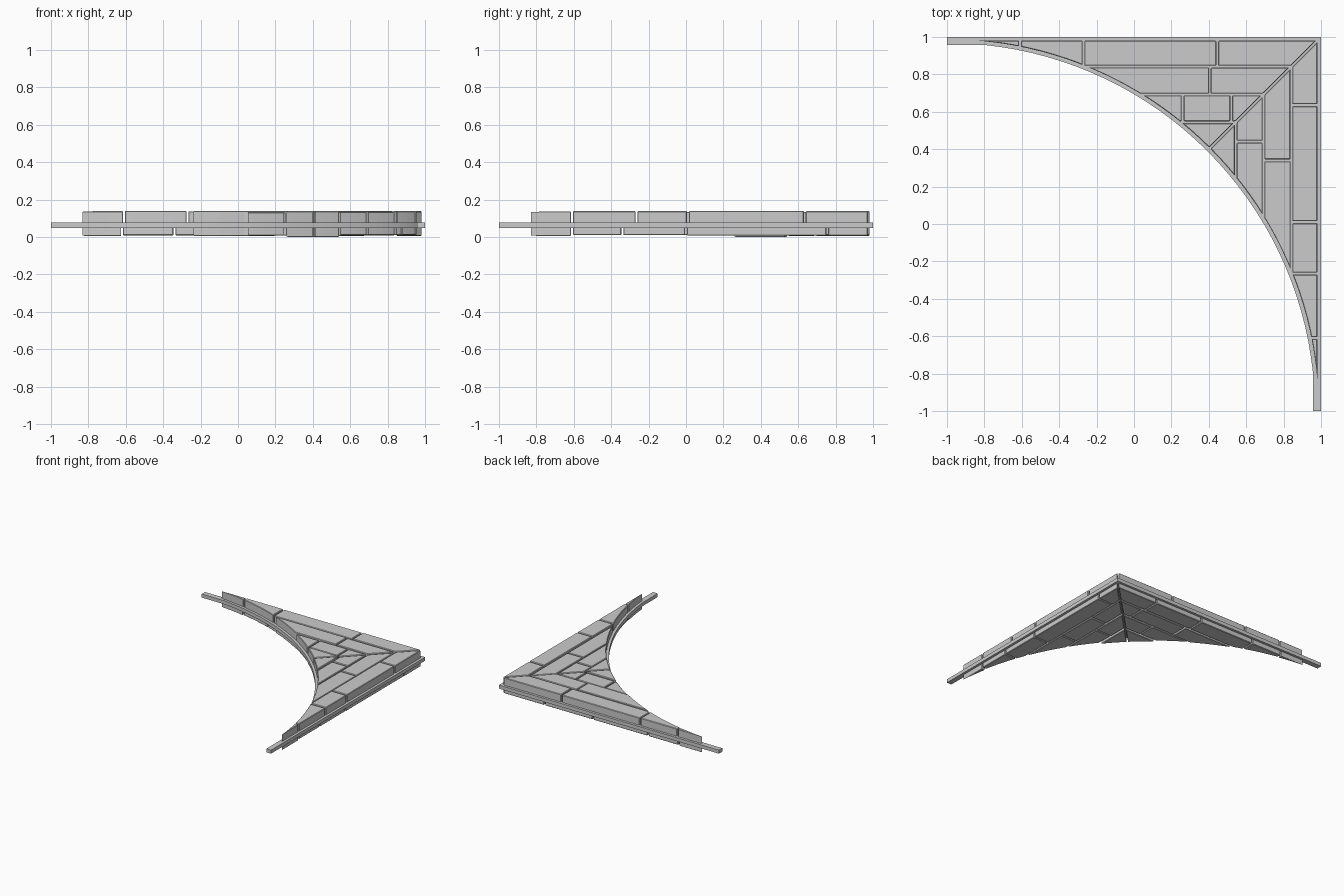
import bpy, bmesh, math, random

if "Cube" in bpy.data.objects:
    bpy.data.objects.remove(bpy.data.objects["Cube"])

random.seed(4)
SLAB_LOW, SLAB_HIGH = 0.048, 0.077
GAP = 0.005          # half of the groove between stones


def arc(radius, start, end, steps):
    """Points on the concave inner edge, centred on the far corner."""
    pts = []
    for i in range(steps + 1):
        a = math.radians(start + (end - start) * i / steps)
        pts.append((-1 + radius * math.cos(a), -1 + radius * math.sin(a)))
    return pts


def clip(poly, a, b, c):
    """Keep the part of a polygon where a*x + b*y >= c."""
    out = []
    for p, q in zip(poly, poly[1:] + poly[:1]):
        dp, dq = a * p[0] + b * p[1] - c, a * q[0] + b * q[1] - c
        if dp >= 0:
            out.append(p)
        if dp * dq < 0:
            t = dp / (dp - dq)
            out.append((p[0] + t * (q[0] - p[0]), p[1] + t * (q[1] - p[1])))
    return out


def prism(name, poly, z0, z1, bevel=0):
    bm = bmesh.new()
    face = bm.faces.new([bm.verts.new((x, y, z0)) for x, y in poly])
    ext = bmesh.ops.extrude_face_region(bm, geom=[face])
    for v in ext["geom"]:
        if isinstance(v, bmesh.types.BMVert):
            v.co.z = z1
    bmesh.ops.recalc_face_normals(bm, faces=bm.faces)
    mesh = bpy.data.meshes.new(name)
    bm.to_mesh(mesh)
    bm.free()
    obj = bpy.data.objects.new(name, mesh)
    bpy.context.collection.objects.link(obj)
    if bevel:
        mod = obj.modifiers.new("worn_edges", "BEVEL")
        mod.width = bevel
        mod.segments = 1
        mod.limit_method = "ANGLE"
        mod.angle_limit = math.radians(40)
    return obj


# Thin core slab with square ends
core = [(1, 1), (-1, 1), (-1, 0.957)] + arc(1.967, 84, 6, 32) + [(0.957, -1), (1, -1)]
prism("core_slab", core, SLAB_LOW, SLAB_HIGH)

# Outline of one arm's stone field, mitred along the diagonal
a0 = math.degrees(math.asin(1.98 / 1.987))
field = [(0.98, 0.98)] + arc(1.987, a0, 90 - a0, 40)
arm = clip(field, -1, 1, GAP * 1.4)

ROWS = [0.985 + GAP, 0.841, 0.692, 0.544, 0.3]

# Cross joints of each row, counted from the outer edge inwards
LAYOUT = {
    ("top", False): [(-0.61, -0.27, 0.445), (0.405,), (0.26, 0.52), ()],
    ("top", True): [(-0.61, -0.265, 0.01, 0.635), (0.34,), (0.44,), ()],
    ("bottom", False): [(-0.62, -0.34, 0.16, 0.6), (0.2, 0.62), (0.4,), ()],
    ("bottom", True): [(-0.61, -0.34, 0.0, 0.755), (0.15, 0.5), (0.38,), ()],
}

# Paving stones on both sides of the slab, both arms
for (side, swapped), rows in LAYOUT.items():
    for r, cuts in enumerate(rows):
        strip = clip(clip(arm, 0, -1, -(ROWS[r] - GAP)), 0, 1, ROWS[r + 1] + GAP)
        stops = [-2, *cuts, 2]
        for lo, hi in zip(stops, stops[1:]):
            stone = clip(clip(strip, 1, 0, lo + GAP), -1, 0, -(hi - GAP))
            if len(stone) < 3:
                continue
            if swapped:
                stone = [(y, x) for x, y in stone]
            wear = random.uniform(0, 0.007)
            if side == "top":
                z0, z1 = SLAB_HIGH - 0.005, 0.140 - wear
            else:
                z0, z1 = SLAB_LOW + 0.005, 0.004 + wear
                if r == 3:
                    z1 = 0.0
            prism(side + "_stone", stone, z0, z1, 0.004)
